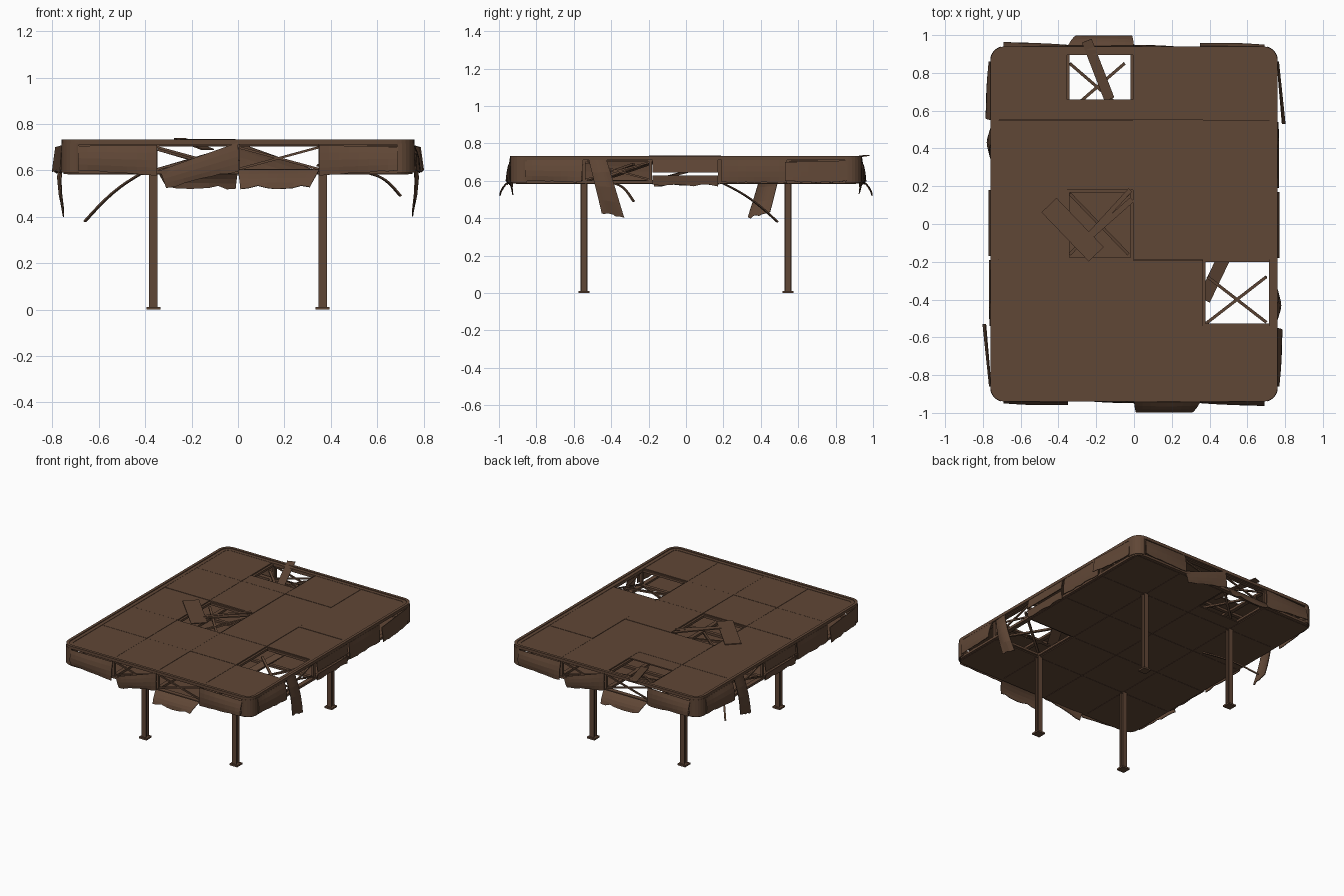
import bpy, bmesh, math, random
from mathutils import Vector, Matrix

if "Cube" in bpy.data.objects:
    bpy.data.objects.remove(bpy.data.objects["Cube"])

random.seed(4)
rust = bpy.data.materials.new("rust brown")
rust.diffuse_color = (0.118, 0.063, 0.037, 1)
rust.use_nodes = True
rust.node_tree.nodes["Principled BSDF"].inputs["Base Color"].default_value = rust.diffuse_color


def finish(name, bm):
    bmesh.ops.recalc_face_normals(bm, faces=bm.faces)
    me = bpy.data.meshes.new(name)
    bm.to_mesh(me)
    bm.free()
    me.materials.append(rust)
    ob = bpy.data.objects.new(name, me)
    bpy.context.collection.objects.link(ob)
    return ob


def add_box(bm, lo, hi):
    lo, hi = Vector(lo), Vector(hi)
    size = hi - lo
    m = Matrix.Translation((lo + hi) / 2) @ Matrix.Diagonal((*size, 1))
    bmesh.ops.create_cube(bm, size=1, matrix=m)


def add_bar(bm, a, b, w, h):
    """Rectangular bar from a to b, w wide sideways and h deep."""
    a, b = Vector(a), Vector(b)
    d = b - a
    m = (Matrix.Translation((a + b) / 2) @ d.to_track_quat('X', 'Z').to_matrix().to_4x4()
         @ Matrix.Diagonal((d.length, w, h, 1)))
    bmesh.ops.create_cube(bm, size=1, matrix=m)


def ring(inset, r0=0.075):
    """Rounded rectangle outline of the deck."""
    r = r0 - inset if r0 > inset + 0.01 else 0.01
    hx, hy = 0.76 - inset - r, 0.94 - inset - r
    pts = []
    for i, (sx, sy) in enumerate([(1, 1), (-1, 1), (-1, -1), (1, -1)]):
        for k in range(7):
            t = math.pi / 2 * (i + k / 6)
            pts.append((sx * hx + r * math.cos(t), sy * hy + r * math.sin(t)))
    return pts


def rim(name, out, inn, z0, z1):
    bm = bmesh.new()
    loops = [[bm.verts.new((x, y, z)) for x, y in ring(i)]
             for i, z in [(out, z0), (out, z1), (inn, z1), (inn, z0)]]
    n = len(loops[0])
    for j in range(4):
        p, q = loops[j], loops[(j + 1) % 4]
        for k in range(n):
            bm.faces.new((p[k], p[(k + 1) % n], q[(k + 1) % n], q[k]))
    return finish(name, bm)


def sheet(name, a, b, c, d, bulge=(0, 0, 0), rag=0.0, n=8, thick=0.005):
    """Bent sheet: corners a-b along the top, d-c along the bottom, ragged lower edge."""
    a, b, c, d = map(Vector, (a, b, c, d))
    bm = bmesh.new()
    grid = []
    for j in range(5):
        v = j / 4
        row = []
        for i in range(n + 1):
            u = i / n
            p = a.lerp(b, u).lerp(d.lerp(c, u), v)
            p += Vector(bulge) * math.sin(math.pi * v) * (0.5 + 0.5 * math.sin(math.pi * u))
            if j == 4:
                p.z += random.uniform(-rag, rag)
            row.append(bm.verts.new(p))
        grid.append(row)
    for j in range(4):
        for i in range(n):
            bm.faces.new((grid[j][i], grid[j][i + 1], grid[j + 1][i + 1], grid[j + 1][i]))
    ob = finish(name, bm)
    mod = ob.modifiers.new("thickness", 'SOLIDIFY')
    mod.thickness, mod.offset = thick, 0
    return ob


def both(name, *corners, **kw):
    """Sheet plus its copy turned half way round the deck."""
    sheet(name + "_a", *corners, **kw)
    kw["bulge"] = tuple(s * v for s, v in zip((-1, -1, 1), kw.get("bulge", (0, 0, 0))))
    sheet(name + "_b", *[(-x, -y, z) for x, y, z in corners], **kw)


# Rounded rails around the deck
rim("top_rim", 0, 0.02, 0.712, 0.733)
rim("top_inner_lip", 0.018, 0.045, 0.705, 0.728)
rim("bottom_rim", 0.008, 0.04, 0.585, 0.602)

# Deck and underside plates, with missing cells
xs = [-0.735, -0.355, -0.005, 0.365, 0.735]
ys = [-0.91, -0.54, -0.19, 0.18, 0.55, 0.91]
top, low = bmesh.new(), bmesh.new()
for i in range(4):
    for j in range(5):
        x0, x1, y0, y1 = xs[i], xs[i + 1], ys[j], ys[j + 1]
        g = 0.001
        if (i, j) == (1, 4):          # back hole leaves a strip of plate
            y1 = 0.66
        if (i, j) not in ((3, 1), (1, 2)):
            add_box(top, (x0 + g, y0 + g, 0.718), (x1 - g, y1 - g, 0.726 + random.uniform(-0.001, 0.001)))
        if (i, j) != (3, 1):
            add_box(low, (x0 + g, y0 + g, 0.583), (x1 - g, y1 - g, 0.59 + random.uniform(-0.001, 0.001)))
finish("deck_plates", top)
finish("underside_plates", low)

# Frame beams under the seams, and posts round the edge
bm = bmesh.new()
for z in (0.597, 0.71):
    for x in xs[1:4]:
        add_box(bm, (x - 0.014, -0.925, z - 0.008), (x + 0.014, 0.925, z + 0.008))
    for y in ys[1:5]:
        add_box(bm, (-0.745, y - 0.012, z - 0.008), (0.745, y + 0.012, z + 0.008))
for s in (-1, 1):
    for x in (-0.7, -0.355, 0, 0.355, 0.7):
        add_box(bm, (x - 0.009, s * 0.92 - 0.009, 0.59), (x + 0.009, s * 0.92 + 0.009, 0.72))
    for y in (-0.87, -0.545, -0.19, 0.18, 0.545, 0.87):
        add_box(bm, (s * 0.74 - 0.009, y - 0.009, 0.59), (s * 0.74 + 0.009, y + 0.009, 0.72))
finish("frame_beams", bm)

# Cross braces in open bays and holes
bm = bmesh.new()
for s in (-1, 1):
    for x in (-0.35, 0.0):
        for z0, z1 in ((0.605, 0.70), (0.70, 0.605)):
            add_bar(bm, (x, s * 0.915, z0), (x + 0.35, s * 0.915, z1), 0.01, 0.01)
    for z0, z1 in ((0.605, 0.70), (0.70, 0.605)):
        add_bar(bm, (s * 0.735, s * -0.54, z0), (s * 0.735, s * -0.19, z1), 0.01, 0.01)
for x0, x1, y0, y1 in ((0.39, 0.70, -0.52, -0.28), (-0.34, -0.05, 0.60, 0.85), (-0.34, -0.03, -0.16, 0.16)):
    add_bar(bm, (x0, y0, 0.605), (x1, y1, 0.69), 0.016, 0.012)
    add_bar(bm, (x0, y1, 0.69), (x1, y0, 0.605), 0.016, 0.012)
finish("cross_braces", bm)

# Loose planks lying over the holes
bm = bmesh.new()
add_bar(bm, (-0.45, 0.10, 0.731), (-0.20, -0.16, 0.731), 0.11, 0.006)
add_bar(bm, (-0.27, -0.10, 0.729), (-0.01, 0.13, 0.729), 0.03, 0.008)
add_bar(bm, (-0.24, -0.06, 0.732), (-0.02, 0.18, 0.732), 0.025, 0.008)
add_bar(bm, (-0.25, 0.97, 0.736), (-0.13, 0.66, 0.69), 0.055, 0.006)
add_bar(bm, (0.37, -0.40, 0.62), (0.48, -0.17, 0.70), 0.07, 0.006)
finish("loose_planks", bm)

# Curved corner walls
for sx in (-1, 1):
    for sy in (-1, 1):
        bm = bmesh.new()
        path = [(0.695, 0.938)] + [(0.688 + 0.07 * math.sin(t), 0.868 + 0.07 * math.cos(t))
                                  for t in [math.pi / 2 * k / 6 for k in range(7)]] + [(0.758, 0.85)]
        cols = [[bm.verts.new((sx * x, sy * y, z)) for z in (0.592, 0.715)] for x, y in path]
        for p, q in zip(cols, cols[1:]):
            bm.faces.new((p[0], q[0], q[1], p[1]))
        mod = finish("corner_wall", bm).modifiers.new("thickness", 'SOLIDIFY')
        mod.thickness, mod.offset = 0.006, 0

# Dented wall sheets, each paired with its half-turn copy
both("front_left_wall", (-0.69, -0.937, 0.705), (-0.35, -0.94, 0.708), (-0.35, -0.955, 0.58), (-0.69, -0.945, 0.60),
     bulge=(0, -0.012, 0), rag=0.004)
both("front_right_wall", (0.35, -0.94, 0.708), (0.69, -0.937, 0.70), (0.69, -0.962, 0.60), (0.35, -0.942, 0.58),
     bulge=(0, -0.01, 0), rag=0.004)
both("front_swinging_sheet", (-0.335, -0.925, 0.60), (0.0, -0.94, 0.72), (0.005, -0.945, 0.60), (-0.31, -0.925, 0.525),
     bulge=(0, -0.008, 0), rag=0.005)
both("front_hanging_sheet", (0.0, -0.942, 0.603), (0.35, -0.942, 0.603), (0.31, -0.995, 0.53), (0.01, -0.995, 0.525),
     bulge=(0, -0.012, 0), rag=0.008)
both("left_front_wall", (-0.757, -0.86, 0.708), (-0.785, -0.53, 0.70), (-0.80, -0.53, 0.595), (-0.765, -0.86, 0.595),
     rag=0.006)
both("left_back_wall", (-0.758, 0.55, 0.71), (-0.757, 0.86, 0.71), (-0.765, 0.86, 0.60), (-0.785, 0.56, 0.59),
     bulge=(-0.012, 0, 0), rag=0.004)
both("right_torn_sheet", (0.75, -0.52, 0.715), (0.755, -0.43, 0.73), (0.752, -0.33, 0.40), (0.752, -0.45, 0.43),
     bulge=(0.025, 0, 0), rag=0.006)
both("right_back_mid_wall", (0.757, 0.19, 0.71), (0.757, 0.54, 0.71), (0.762, 0.54, 0.59), (0.765, 0.19, 0.59),
     bulge=(0.006, 0, 0), rag=0.004)
# Split middle wall: upper and lower halves round a gap
both("right_middle_upper", (0.757, -0.18, 0.71), (0.757, 0.17, 0.71), (0.768, 0.17, 0.645), (0.768, -0.18, 0.645))
both("right_middle_lower", (0.768, -0.18, 0.628), (0.768, 0.17, 0.628), (0.76, 0.17, 0.575), (0.76, -0.18, 0.58),
     rag=0.006)


# Bent strips dangling from the underside
def dangling(name, a, b, w):
    a, b = Vector(a), Vector(b)
    bm = bmesh.new()
    pts = [a.lerp(b, t / 8) + Vector((0, 0, 0.02 * math.sin(math.pi * t / 8))) for t in range(9)]
    for p, q in zip(pts, pts[1:]):
        add_bar(bm, p, q, w, 0.008)
    finish(name, bm)


dangling("left_dangling_strip", (-0.42, 0.2, 0.585), (-0.66, 0.49, 0.38), 0.012)
dangling("right_dangling_strip", (0.57, -0.38, 0.585), (0.70, -0.28, 0.49), 0.012)

# H-section legs with foot plates
for sx in (-1, 1):
    for sy in (-1, 1):
        x, y = sx * 0.365, sy * 0.545
        bm = bmesh.new()
        for s in (-1, 1):
            add_box(bm, (x - 0.018, y + s * 0.015 - 0.003, 0.01), (x + 0.018, y + s * 0.015 + 0.003, 0.6))
        add_box(bm, (x - 0.004, y - 0.014, 0.01), (x + 0.004, y + 0.014, 0.6))
        add_box(bm, (x - 0.03, y - 0.03, 0), (x + 0.03, y + 0.03, 0.012))
        finish("leg", bm)
